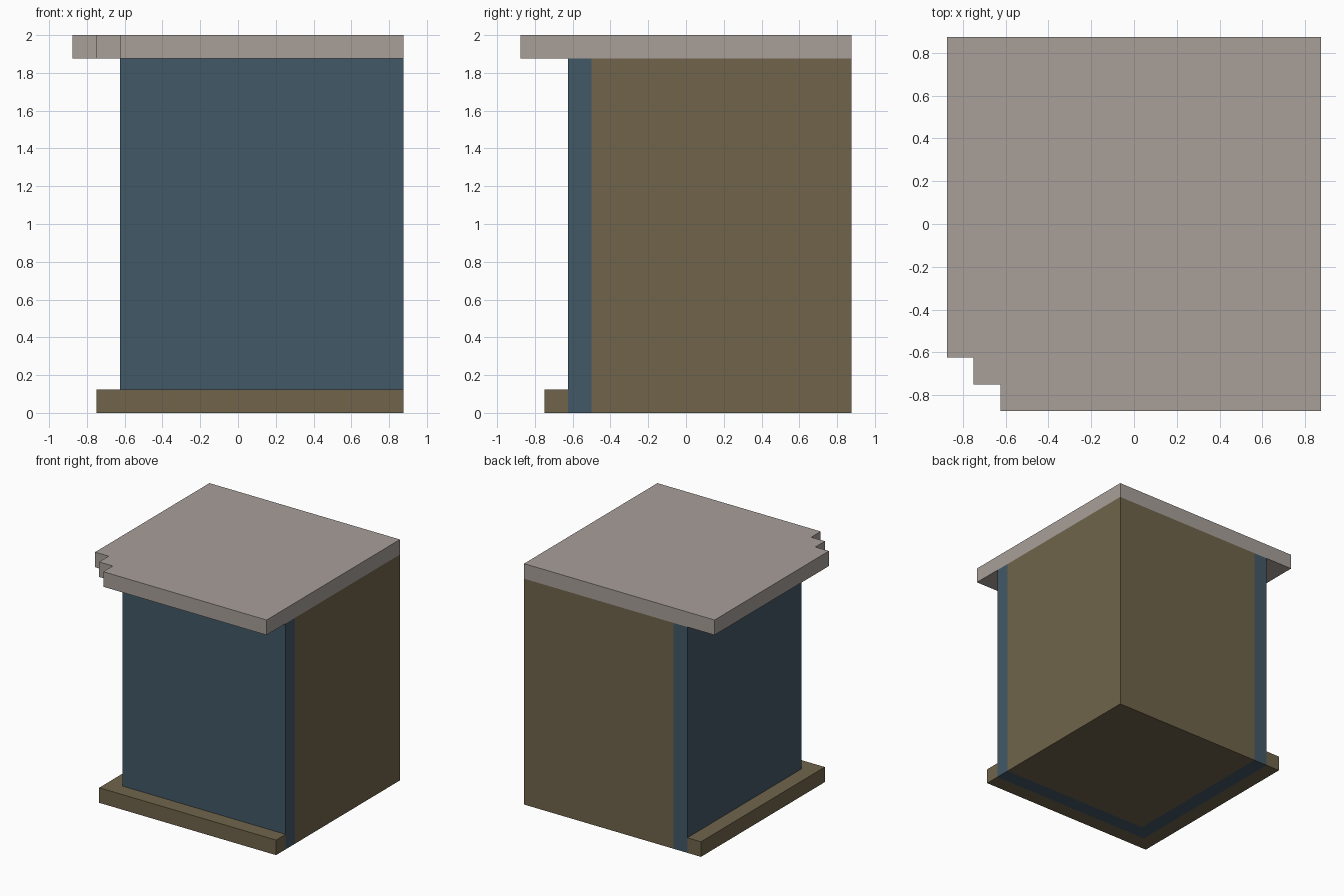
import bpy, bmesh

if "Cube" in bpy.data.objects:
    bpy.data.objects.remove(bpy.data.objects["Cube"])


def srgb(r, g, b):
    def lin(v):
        v /= 255
        return v / 12.92 if v <= 0.04045 else ((v + 0.055) / 1.055) ** 2.4
    return (lin(r), lin(g), lin(b), 1)


def material(name, rgb):
    m = bpy.data.materials.new(name)
    m.diffuse_color = srgb(*rgb)
    m.use_nodes = True
    m.node_tree.nodes["Principled BSDF"].inputs["Base Color"].default_value = m.diffuse_color
    return m


stone = material("pale_stone", (167, 159, 153))
blue = material("slate_blue", (66, 88, 102))
brown = material("earth_brown", (112, 100, 75))


def prism(name, outline, z0, z1, mat):
    """Extrude a flat outline from z0 up to z1."""
    bm = bmesh.new()
    face = bm.faces.new([bm.verts.new((x, y, z0)) for x, y in outline])
    up = bmesh.ops.extrude_face_region(bm, geom=[face])["geom"]
    bmesh.ops.translate(bm, vec=(0, 0, z1 - z0),
                        verts=[v for v in up if isinstance(v, bmesh.types.BMVert)])
    bmesh.ops.recalc_face_normals(bm, faces=bm.faces)
    me = bpy.data.meshes.new(name)
    bm.to_mesh(me)
    bm.free()
    me.materials.append(mat)
    ob = bpy.data.objects.new(name, me)
    bpy.context.collection.objects.link(ob)
    return ob


E = 0.875   # flush back and right planes
T = 0.125   # layer thickness


def ell(a, b):
    """L outline around the front-left corner, outer edge a, inner edge b."""
    return [(a, a), (E, a), (E, b), (b, b), (b, E), (a, E)]


# Solid core
prism("wall_core", [(-0.5, -0.5), (E, -0.5), (E, E), (-0.5, E)], 0, 2 - T, brown)
# Outer cladding on the front and left
prism("wall_cladding", ell(-0.625, -0.5), 0, 2 - T, blue)
# Low plinth strip at the foot of the cladding
prism("plinth", ell(-0.75, -0.625), 0, T, brown)
# Overhanging roof slab with stepped front-left corner
prism("roof_slab", [(-0.625, -E), (E, -E), (E, E), (-E, E), (-E, -0.625),
                    (-0.75, -0.625), (-0.75, -0.75), (-0.625, -0.75)],
      2 - T, 2, stone)
